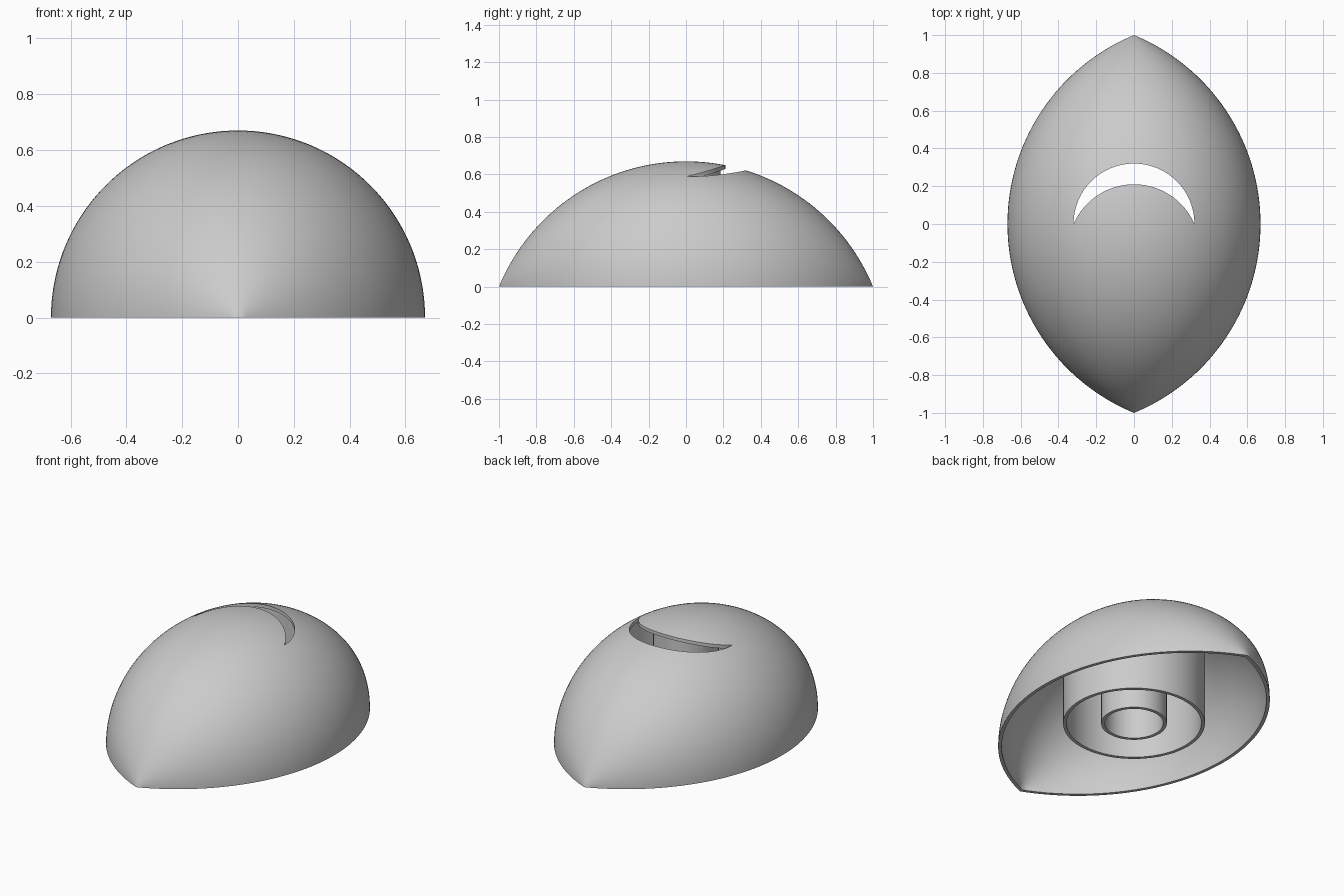
import bpy
import bmesh
from math import sin, cos, pi, sqrt, asin, atan2

if "Cube" in bpy.data.objects:
    bpy.data.objects.remove(bpy.data.objects["Cube"])

HEIGHT = 0.67                                 # radius of the spindle at its middle
ARC_R = (1 + HEIGHT ** 2) / (2 * HEIGHT)      # radius of the side arc
DROP = ARC_R - HEIGHT                         # arc centre lies this far past the axis
WALL = 0.02

grey = bpy.data.materials.new("plain grey")
grey.use_nodes = True
grey.diffuse_color = (0.6, 0.6, 0.6, 1)
grey.node_tree.nodes["Principled BSDF"].inputs["Base Color"].default_value = (0.6, 0.6, 0.6, 1)


def make_object(name, bm):
    bmesh.ops.recalc_face_normals(bm, faces=bm.faces)
    mesh = bpy.data.meshes.new(name)
    bm.to_mesh(mesh)
    bm.free()
    mesh.materials.append(grey)
    obj = bpy.data.objects.new(name, mesh)
    bpy.context.collection.objects.link(obj)
    return obj


def select_only(obj):
    bpy.ops.object.select_all(action="DESELECT")
    obj.select_set(True)
    bpy.context.view_layer.objects.active = obj


def arc_points(radius, count):
    """Side arc from the front tip to the back tip, as (y, distance from axis)."""
    half = asin(sqrt(radius ** 2 - DROP ** 2) / radius)
    angles = [half * (2 * i / count - 1) for i in range(count + 1)]
    return [(radius * sin(a), max(radius * cos(a) - DROP, 0)) for a in angles]


# Pointed half-spindle shell: outer and inner skins joined by a flat rim
def build_shell(along=72, around=72):
    bm = bmesh.new()
    skins = []
    for radius in (ARC_R, ARC_R - WALL):
        rows = []
        for j in range(around + 1):
            t = pi * j / around
            rows.append([bm.verts.new((r * cos(t), y, r * sin(t)))
                         for y, r in arc_points(radius, along)])
        for a, b in zip(rows, rows[1:]):
            for i in range(along):
                bm.faces.new((a[i], a[i + 1], b[i + 1], b[i]))
        skins.append(rows)
    for j in (0, -1):
        outer, inner = skins[0][j], skins[1][j]
        for i in range(along):
            bm.faces.new((outer[i], outer[i + 1], inner[i + 1], inner[i]))
    bmesh.ops.remove_doubles(bm, verts=bm.verts, dist=1e-5)
    return make_object("shell", bm)


# Crescent prism that cuts the slot in the top
def build_crescent(radius=0.32, inner_y=0.21, steps=48):
    big = (radius ** 2 + inner_y ** 2) / (2 * inner_y)
    centre = inner_y - big
    start = atan2(-centre, radius)
    outline = [(radius * cos(pi * i / steps), radius * sin(pi * i / steps))
               for i in range(steps + 1)]
    for i in range(1, steps):
        a = pi - start - (pi - 2 * start) * i / steps
        outline.append((big * cos(a), centre + big * sin(a)))
    bm = bmesh.new()
    face = bm.faces.new([bm.verts.new((x, y, 0.45)) for x, y in outline])
    top = bmesh.ops.extrude_face_region(bm, geom=[face])["geom"]
    bmesh.ops.translate(bm, vec=(0, 0, 0.5),
                        verts=[g for g in top if isinstance(g, bmesh.types.BMVert)])
    return make_object("slot_cutter", bm)


def roof_height(x, y):
    """Height of the middle of the shell wall."""
    r = sqrt((ARC_R - WALL / 2) ** 2 - y ** 2) - DROP
    return sqrt(r ** 2 - x ** 2)


# Tube standing on the ground plane and reaching up into the shell wall
def build_tube(name, radius, steps=96):
    bm = bmesh.new()
    rings = []
    for i in range(steps):
        a = 2 * pi * i / steps
        ring = []
        for r, top in ((radius, 0), (radius, 1), (radius - WALL, 1), (radius - WALL, 0)):
            x, y = r * cos(a), r * sin(a)
            ring.append(bm.verts.new((x, y, roof_height(x, y) if top else 0)))
        rings.append(ring)
    for i, ring in enumerate(rings):
        after = rings[(i + 1) % steps]
        for k in range(4):
            m = (k + 1) % 4
            bm.faces.new((ring[k], ring[m], after[m], after[k]))
    return make_object(name, bm)


shell = build_shell()
cutter = build_crescent()
cutter.hide_render = True
slot = shell.modifiers.new("slot", "BOOLEAN")
slot.operation = "DIFFERENCE"
slot.solver = "EXACT"
slot.object = cutter
select_only(shell)
bpy.ops.object.modifier_apply(modifier=slot.name)
bpy.data.objects.remove(cutter)

parts = [shell, build_tube("outer_tube", 0.4), build_tube("inner_tube", 0.185)]
for part in parts:
    select_only(part)
    bpy.ops.object.shade_smooth_by_angle(angle=pi / 6)
